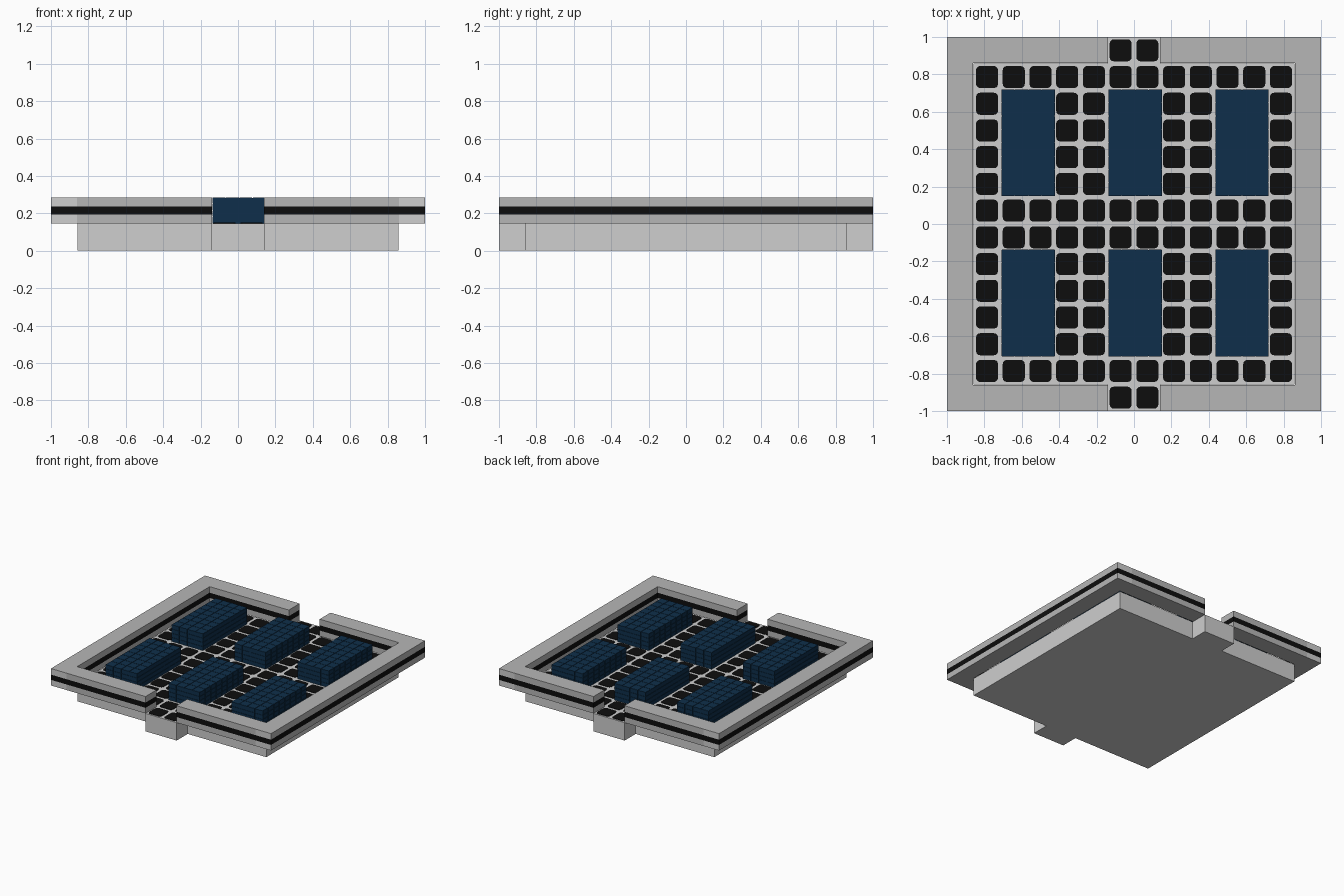
import bpy, bmesh, math
from mathutils import Vector

if "Cube" in bpy.data.objects:
    bpy.data.objects.remove(bpy.data.objects["Cube"])

U = 1 / 7            # one grid cell
FLOOR, TOP = 0.147, 0.286


def material(name, rgb):
    m = bpy.data.materials.new(name)
    m.diffuse_color = (*rgb, 1)
    m.use_nodes = True
    m.node_tree.nodes["Principled BSDF"].inputs["Base Color"].default_value = m.diffuse_color
    return m


LIGHT = material("light grey", (0.62, 0.62, 0.62))
MID = material("mid grey", (0.47, 0.47, 0.47))
BLACK = material("black", (0.004, 0.004, 0.004))
BLUE = material("dark blue", (0.0045, 0.028, 0.07))


def add_box(bm, lo, hi):
    lo, hi = Vector(lo), Vector(hi)
    verts = bmesh.ops.create_cube(bm, size=1)["verts"]
    for v in verts:
        v.co = (lo + hi) / 2 + Vector(a * b for a, b in zip(v.co, hi - lo))


def finish(bm, name, *mats):
    mesh = bpy.data.meshes.new(name)
    bm.to_mesh(mesh)
    bm.free()
    for m in mats:
        mesh.materials.append(m)
    ob = bpy.data.objects.new(name, mesh)
    bpy.context.collection.objects.link(ob)
    return ob


# Base planks running front to back; the middle one pokes out as the doorway
edges = [-6 * U, -U, U, 3 * U, 5 * U, 6 * U]
for i, (a, b) in enumerate(zip(edges, edges[1:])):
    end = 1 if i == 1 else 6 * U
    bm = bmesh.new()
    add_box(bm, (a, -end, 0), (b, end, FLOOR))
    finish(bm, f"base_plank_{i + 1}", LIGHT)


# Walls with a black band around their sides; side walls have light ends
def wall(name, lo, hi, light_ends=False):
    bm = bmesh.new()
    add_box(bm, (*lo, FLOOR), (*hi, TOP))
    for z in (0.193, 0.236):
        bmesh.ops.bisect_plane(bm, geom=bm.verts[:] + bm.edges[:] + bm.faces[:],
                               plane_co=(0, 0, z), plane_no=(0, 0, 1))
    bm.normal_update()
    for f in bm.faces:
        z = f.calc_center_median().z
        if abs(f.normal.z) < 0.5 and 0.193 < z < 0.236:
            f.material_index = 1
        elif light_ends and abs(f.normal.y) > 0.5:
            f.material_index = 2
    finish(bm, name, MID, BLACK, LIGHT)


IN = 0.86
wall("left_wall", (-1, -1), (-IN, 1), True)
wall("right_wall", (IN, -1), (1, 1), True)
for yname, y0, y1 in (("front", -1, -IN), ("back", IN, 1)):
    wall(yname + "_wall_left", (-IN, y0), (-0.14, y1))
    wall(yname + "_wall_right", (0.14, y0), (IN, y1))


# Blue blocks: a core with small panels leaving fine seams
def blue_block(name, x0, y0):
    w, d, t, gap = 2 * U, 4 * U, 0.003, 0.0015
    x1, y1 = x0 + w, y0 + d
    h = TOP - FLOOR
    bm = bmesh.new()
    add_box(bm, (x0 + t, y0 + t, FLOOR), (x1 - t, y1 - t, TOP - t))
    nx, ny, nz = 4, 8, 4
    for i in range(nx):
        a, b = x0 + w * i / nx + gap, x0 + w * (i + 1) / nx - gap
        for j in range(ny):
            add_box(bm, (a, y0 + d * j / ny + gap, TOP - t),
                    (b, y0 + d * (j + 1) / ny - gap, TOP))
        for k in range(nz):
            c, e = FLOOR + h * k / nz + gap, FLOOR + h * (k + 1) / nz - gap
            add_box(bm, (a, y0, c), (b, y0 + t, e))
            add_box(bm, (a, y1 - t, c), (b, y1, e))
    for j in range(ny):
        a, b = y0 + d * j / ny + gap, y0 + d * (j + 1) / ny - gap
        for k in range(nz):
            c, e = FLOOR + h * k / nz + gap, FLOOR + h * (k + 1) / nz - gap
            add_box(bm, (x0, a, c), (x0 + t, b, e))
            add_box(bm, (x1 - t, a, c), (x1, b, e))
    finish(bm, name, BLUE)


S = 0.006            # blocks sit slightly off the grid
for xname, x in (("left", -5 * U), ("middle", -U), ("right", 3 * U)):
    blue_block("front_block_" + xname, x + S, -5 * U + S)
    blue_block("back_block_" + xname, x + S, U + S)


# Black rounded floor tiles on every free cell
def add_tile(bm, x, y, half=0.059, r=0.022, thick=0.003):
    pts = []
    for q in range(4):
        sx, sy = ((1, 1), (-1, 1), (-1, -1), (1, -1))[q]
        for k in range(4):
            t = math.pi / 2 * (q + k / 3)
            pts.append((x + sx * (half - r) + r * math.cos(t),
                        y + sy * (half - r) + r * math.sin(t)))
    face = bm.faces.new([bm.verts.new((*p, FLOOR)) for p in pts])
    top = bmesh.ops.extrude_face_region(bm, geom=[face])["geom"]
    for v in top:
        if isinstance(v, bmesh.types.BMVert):
            v.co.z += thick


bm = bmesh.new()
for i in range(14):
    for j in range(14):
        doorway = i in (6, 7)
        inside = 1 <= i <= 12 and 1 <= j <= 12
        under_block = i in (2, 3, 6, 7, 10, 11) and j in (2, 3, 4, 5, 8, 9, 10, 11)
        if (inside or doorway) and not under_block:
            add_tile(bm, (i - 6.5) * U, (j - 6.5) * U)
bmesh.ops.recalc_face_normals(bm, faces=bm.faces[:])
finish(bm, "floor_tiles", BLACK)
